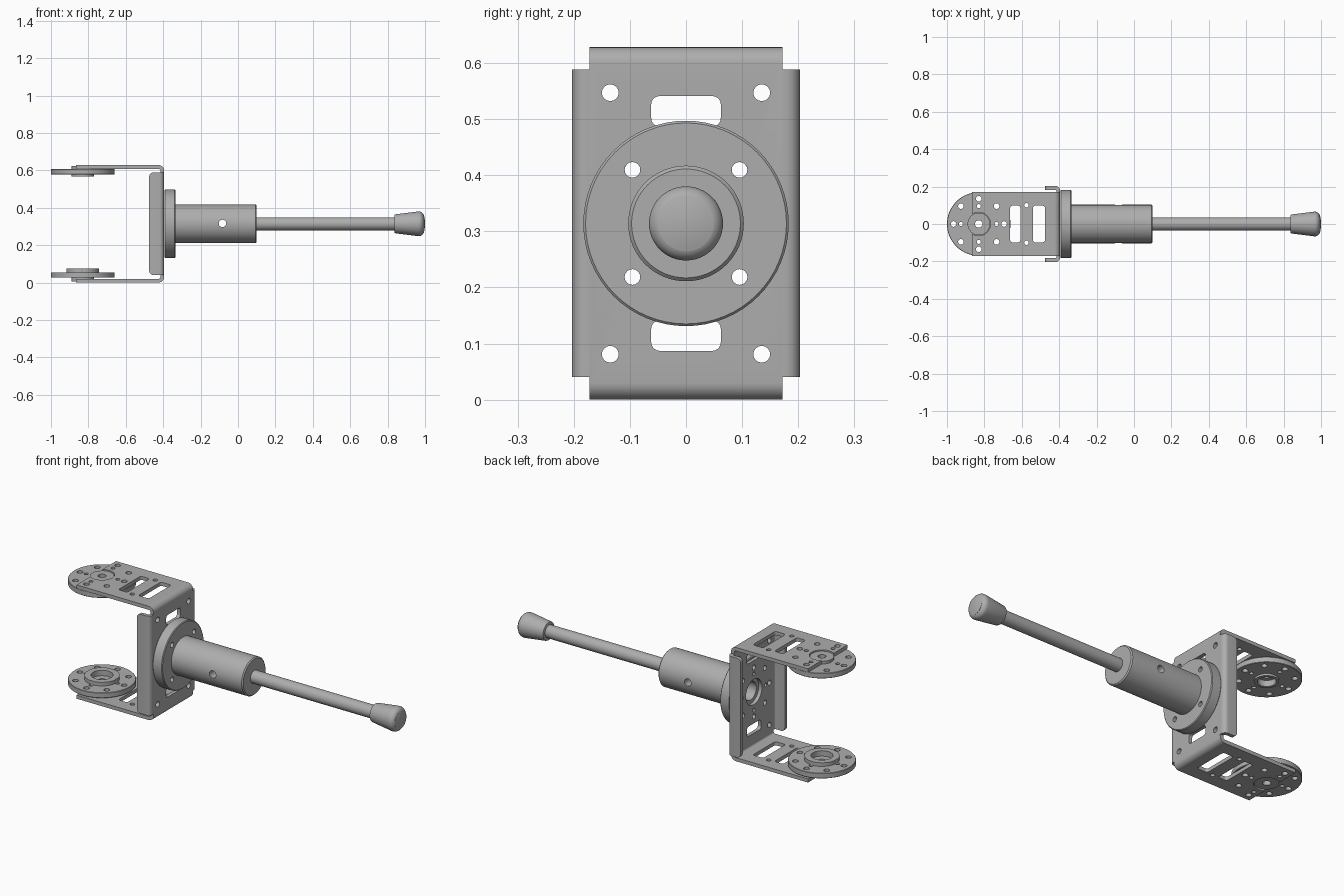
import bpy, bmesh
from math import sin, cos, pi, radians
from mathutils import Vector, Matrix

if "Cube" in bpy.data.objects:
    bpy.data.objects.remove(bpy.data.objects["Cube"])

metal = bpy.data.materials.new("grey metal")
metal.use_nodes = True
GREY = (0.42, 0.42, 0.42, 1)
metal.diffuse_color = GREY
metal.node_tree.nodes["Principled BSDF"].inputs["Base Color"].default_value = GREY

MID = 0.314      # height of the shaft axis
HORN_X = -0.83   # pivot of the two horns
parts = []


def arc(cx, cy, r, a0, a1, n=8):
    angles = [radians(a0 + (a1 - a0) * i / n) for i in range(n + 1)]
    return [(cx + r * cos(a), cy + r * sin(a)) for a in angles]


def circle(cx, cy, r, n=24):
    return arc(cx, cy, r, 0, 360, n)[:-1]


def rounded_rect(cx, cy, hx, hy, r):
    pts = []
    for i, (sx, sy) in enumerate([(1, 1), (-1, 1), (-1, -1), (1, -1)]):
        pts += arc(cx + sx * (hx - r), cy + sy * (hy - r), r, 90 * i, 90 * i + 90, 5)
    return pts


def place(axis, a, b, d):
    return {"x": (d, a, b), "y": (a, d, b), "z": (a, b, d)}[axis]


def add_prism(bm, pts, axis, lo, hi):
    rings = [[bm.verts.new(place(axis, a, b, d)) for a, b in pts] for d in (lo, hi)]
    bm.faces.new(rings[0])
    bm.faces.new(rings[1])
    for i in range(len(pts)):
        j = (i + 1) % len(pts)
        bm.faces.new((rings[0][i], rings[0][j], rings[1][j], rings[1][i]))


def make(name, bm):
    bmesh.ops.recalc_face_normals(bm, faces=bm.faces)
    mesh = bpy.data.meshes.new(name)
    bm.to_mesh(mesh)
    bm.free()
    mesh.materials.append(metal)
    ob = bpy.data.objects.new(name, mesh)
    bpy.context.scene.collection.objects.link(ob)
    parts.append(ob)
    return ob


def lathe(name, profile, axis, centre, closed=False, steps=64):
    """Spin (radius, distance) points about an axis through the centre."""
    bm = bmesh.new()
    vs = [bm.verts.new((r, 0, d)) for r, d in profile]
    for p, q in zip(vs, vs[1:] + (vs[:1] if closed else [])):
        bm.edges.new((p, q))
    bmesh.ops.spin(bm, geom=bm.verts[:] + bm.edges[:], cent=(0, 0, 0), axis=(0, 0, 1),
                   angle=2 * pi, steps=steps, use_merge=False)
    bmesh.ops.remove_doubles(bm, verts=bm.verts, dist=1e-5)
    if axis == "x":
        bm.transform(Matrix.Rotation(pi / 2, 4, "Y"))
    bm.transform(Matrix.Translation(centre))
    return make(name, bm)


def cut(ob, cutters):
    """Cut prisms (points, axis, low, high) out of a part."""
    bm = bmesh.new()
    for c in cutters:
        add_prism(bm, *c)
    tool = make("cutter", bm)
    tool.hide_render = True
    parts.remove(tool)
    mod = ob.modifiers.new("holes", "BOOLEAN")
    mod.operation, mod.solver, mod.object = "DIFFERENCE", "EXACT", tool
    graph = bpy.context.evaluated_depsgraph_get()
    ob.data = bpy.data.meshes.new_from_object(ob.evaluated_get(graph))
    ob.modifiers.clear()
    bpy.data.objects.remove(tool)


def ring(cx, cy, radius, r, count, axis, lo, hi):
    return [(circle(x, y, r, 16), axis, lo, hi) for x, y in circle(cx, cy, radius, count)]


# Bracket: folded U strip
def side(r, arm):
    z = 2 * MID - 0.03
    return ([(arm, z + r)] + arc(-0.425, z, r, 90, 0)
            + arc(-0.425, 0.03, r, 0, -90) + [(arm, 0.03 - r)])


bm = bmesh.new()
add_prism(bm, side(0.03, -0.865) + side(0.01, -0.865)[::-1], "y", -0.172, 0.172)
bracket = make("bracket", bm)

# Arm holes, shared by both arms
holes = [(circle(HORN_X, 0, 0.063, 32), "z", -0.1, 0.8)]
holes += ring(HORN_X, 0, 0.135, 0.015, 8, "z", -0.1, 0.8)
holes += ring(HORN_X, 0, 0.096, 0.011, 4, "z", -0.1, 0.8)
holes += [(circle(-0.575, s * 0.1, 0.012, 16), "z", -0.1, 0.8) for s in (-1, 1)]
holes += [(rounded_rect(x, 0, h, 0.098, 0.012), "z", -0.1, 0.8)
          for x, h in ((-0.635, 0.027), (-0.508, 0.032))]
# Back plate holes
span = ("x", -0.46, -0.36)
holes += [(circle(0, MID, 0.07, 32), *span)]
holes += ring(0, MID, 0.135, 0.014, 8, *span)
holes += ring(0, MID, 0.1, 0.01, 4, *span)
for s in (-1, 1):
    holes.append((rounded_rect(0, MID + s * 0.2, 0.062, 0.027, 0.015), *span))
    holes += [(circle(t * 0.135, MID + s * 0.233, 0.015, 16), *span) for t in (-1, 1)]
cut(bracket, holes)

# Folded side lips of the back plate
for name, s in (("left_lip", 1), ("right_lip", -1)):
    bm = bmesh.new()
    pts = ([(-0.395, 0.172)] + arc(-0.42, 0.178, 0.025, 0, 90) + [(-0.475, 0.203), (-0.475, 0.183)]
           + arc(-0.42, 0.178, 0.005, 90, 0, 4) + [(-0.415, 0.172)])
    add_prism(bm, [(x, s * y) for x, y in pts], "z", 0.04, 2 * MID - 0.04)
    corners = [e for e in bm.edges if all(v.co.x < -0.47 for v in e.verts)
               and abs(e.verts[0].co.y - e.verts[1].co.y) > 0.01]
    bmesh.ops.bevel(bm, geom=corners, offset=0.022, segments=5, profile=0.5, affect="EDGES")
    make(name, bm)

# Round horns on the arms
horn_holes = (ring(HORN_X, 0, 0.135, 0.015, 8, "z", -0.1, 0.8)
              + ring(HORN_X, 0, 0.096, 0.011, 4, "z", -0.1, 0.8))
upper = [(0.02, 0.622), (0.06, 0.622), (0.06, 0.607), (0.168, 0.607), (0.17, 0.605),
         (0.17, 0.58), (0.168, 0.578), (0.06, 0.578), (0.06, 0.567), (0.045, 0.567),
         (0.045, 0.6), (0.02, 0.6)]
lower = [(0.02, 0.006), (0.06, 0.006), (0.06, 0.026), (0.168, 0.026), (0.17, 0.028),
         (0.17, 0.053), (0.168, 0.055), (0.088, 0.055), (0.088, 0.075), (0.055, 0.075),
         (0.055, 0.045), (0.02, 0.045)]
for name, profile in (("upper_horn", upper), ("lower_horn", lower)):
    cut(lathe(name, profile, "z", (HORN_X, 0, 0), closed=True), horn_holes)

# Mounting flange and hollow socket
axis_at = Vector((0, 0, MID))
flange = lathe("mounting_flange", [(0.05, -0.394), (0.179, -0.394), (0.183, -0.39),
               (0.183, -0.339), (0.179, -0.335), (0.05, -0.335)], "x", axis_at, closed=True)
cut(flange, [(circle(s * 0.0955, MID + t * 0.0955, 0.014, 16), "x", -0.5, -0.3)
             for s in (-1, 1) for t in (-1, 1)])
socket = lathe("shaft_socket", [(0, 0), (0.05, 0), (0.05, -0.335), (0.103, -0.335),
               (0.103, 0.094), (0.097, 0.1), (0, 0.1)], "x", axis_at)
cut(socket, [(circle(-0.083, MID + 0.002, 0.02), "y", -0.2, 0.2)])

# Shaft and tapered knob
lathe("shaft", [(0, 0.09), (0.035, 0.09), (0.035, 0.85), (0, 0.85)], "x", axis_at, steps=48)
knob = [(0, 0.836), (0.044, 0.836), (0.049, 0.838), (0.051, 0.843), (0.065, 0.955)]
knob += [(r, x) for x, r in arc(0.967, 0.04, 0.026, 90, 20)]
knob += [(0.05, 0.993), (0.03, 0.998), (0, 1.0)]
lathe("knob", knob, "x", axis_at, steps=48)

# Smooth round surfaces, keep edges crisp
bpy.ops.object.select_all(action="DESELECT")
for ob in parts:
    ob.select_set(True)
bpy.context.view_layer.objects.active = parts[0]
bpy.ops.object.shade_smooth_by_angle(angle=radians(30))
